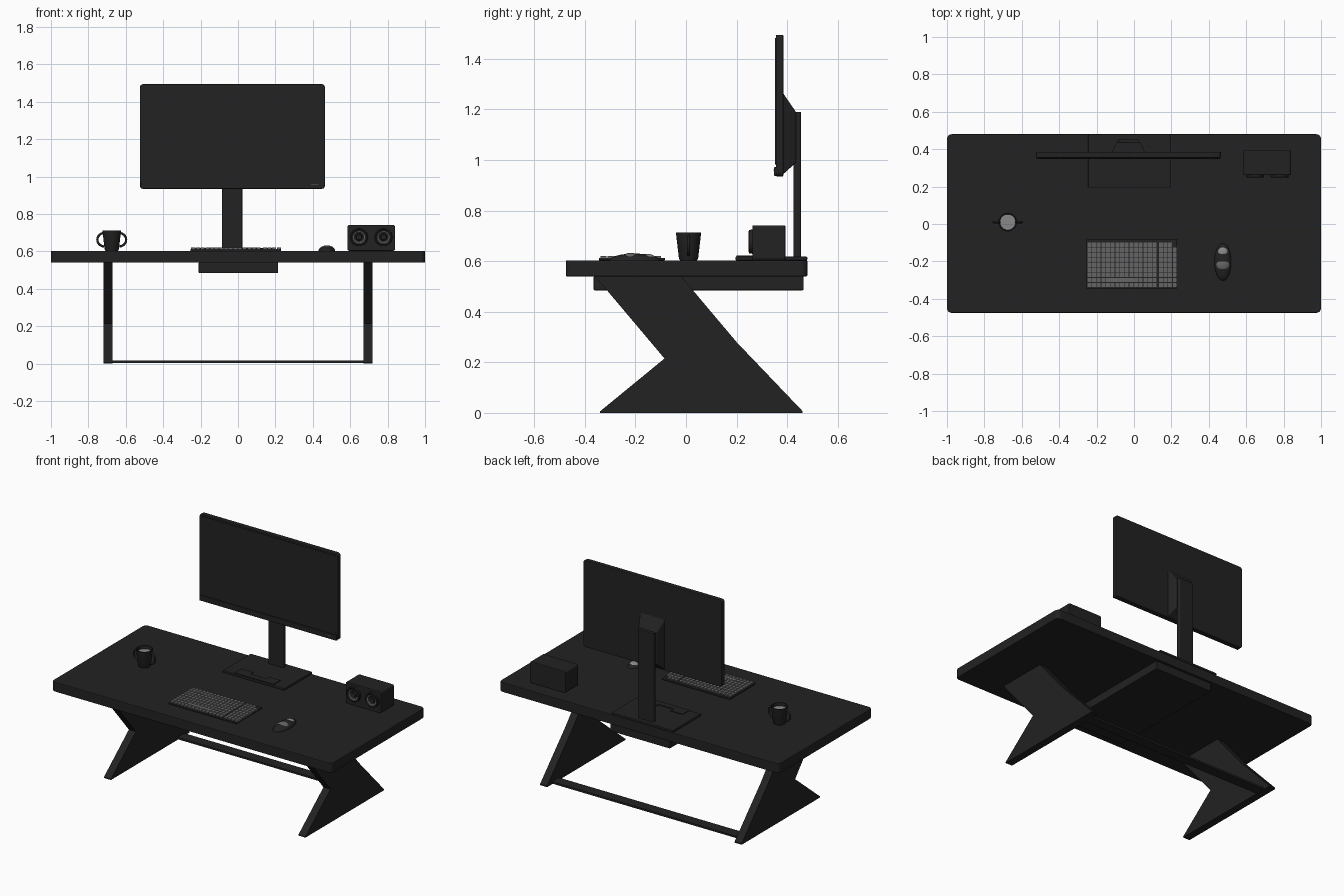
import bpy, bmesh, math
from mathutils import Vector

cube = bpy.data.objects.get("Cube")
if cube:
    bpy.data.objects.remove(cube)


def material(name, value):
    m = bpy.data.materials.new(name)
    m.use_nodes = True
    colour = (value, value, value, 1)
    m.diffuse_color = colour
    node = next(n for n in m.node_tree.nodes if n.type == "BSDF_PRINCIPLED")
    node.inputs["Base Color"].default_value = colour
    return m


BLACK = material("matte black", 0.016)
GREY = material("key grey", 0.13)
PALE = material("pale grey", 0.25)


def finish(name, bm, mat, bevel=0, smooth=False):
    bmesh.ops.recalc_face_normals(bm, faces=bm.faces)
    mesh = bpy.data.meshes.new(name)
    bm.to_mesh(mesh)
    bm.free()
    ob = bpy.data.objects.new(name, mesh)
    bpy.context.collection.objects.link(ob)
    mesh.materials.append(mat)
    if bevel:
        mod = ob.modifiers.new("Bevel", "BEVEL")
        mod.width, mod.segments, mod.limit_method = bevel, 2, "ANGLE"
    if smooth:
        bpy.ops.object.select_all(action="DESELECT")
        ob.select_set(True)
        bpy.context.view_layer.objects.active = ob
        bpy.ops.object.shade_smooth_by_angle(angle=math.radians(40))
    return ob


def add_box(bm, x, y, z):
    verts = bmesh.ops.create_cube(bm, size=1)["verts"]
    for v in verts:
        v.co = Vector([(a + b) / 2 + c * (b - a) for c, (a, b) in zip(v.co, (x, y, z))])
    return verts


def box(name, x, y, z, mat=BLACK, bevel=0):
    bm = bmesh.new()
    add_box(bm, x, y, z)
    return finish(name, bm, mat, bevel)


def prism(name, points, axis, start, end, mat=BLACK, bevel=0):
    """Extrude a 2D outline along one axis."""
    bm = bmesh.new()
    verts = []
    for p in points:
        co = list(p)
        co.insert(axis, start)
        verts.append(bm.verts.new(co))
    face = bm.faces.new(verts)
    top = bmesh.ops.extrude_face_region(bm, geom=[face])["geom"]
    shift = Vector((0, 0, 0))
    shift[axis] = end - start
    bmesh.ops.translate(bm, vec=shift, verts=[g for g in top if isinstance(g, bmesh.types.BMVert)])
    return finish(name, bm, mat, bevel)


def rounded(x, y, r, steps=5):
    """Outline of a rectangle with round corners."""
    pts = []
    for i, (cx, cy) in enumerate(((x[1] - r, y[1] - r), (x[0] + r, y[1] - r),
                                  (x[0] + r, y[0] + r), (x[1] - r, y[0] + r))):
        for k in range(steps):
            a = math.pi / 2 * (i + k / (steps - 1))
            pts.append((cx + r * math.cos(a), cy + r * math.sin(a)))
    return pts


def lathe(name, profile, location, mat=BLACK, axis="Z", sides=32):
    bm = bmesh.new()
    verts = [bm.verts.new((r, 0, h)) for r, h in profile]
    edges = [bm.edges.new(pair) for pair in zip(verts, verts[1:])]
    bmesh.ops.spin(bm, geom=verts + edges, cent=(0, 0, 0), axis=(0, 0, 1),
                   angle=math.tau, steps=sides)
    bmesh.ops.remove_doubles(bm, verts=bm.verts, dist=0.0001)
    ob = finish(name, bm, mat, smooth=True)
    ob.location = location
    if axis == "Y":
        ob.rotation_euler.x = math.pi / 2
    return ob


def dome(name, centre, size, mat):
    bm = bmesh.new()
    bmesh.ops.create_uvsphere(bm, u_segments=24, v_segments=16, radius=1)
    bmesh.ops.bisect_plane(bm, geom=bm.verts[:] + bm.edges[:] + bm.faces[:],
                           plane_co=(0, 0, 0), plane_no=(0, 0, -1), clear_outer=True)
    for v in bm.verts:
        v.co = Vector(centre) + Vector([a * b for a, b in zip(v.co, size)])
    return finish(name, bm, mat, smooth=True)


# Desk: top, under tray, angular legs and floor bar
TOP = 0.603
prism("table_top", rounded((-1, 1), (-0.475, 0.48), 0.025), 2, 0.54, TOP, bevel=0.004)
box("under_tray", (-0.21, 0.215), (-0.365, 0.465), (0.485, 0.541), bevel=0.004)
leg = [(-0.36, 0.541), (-0.085, 0.215), (-0.34, 0.006), (-0.34, 0), (0.46, 0),
       (0.46, 0.008), (0.2, 0.28), (-0.02, 0.541)]
for side, x in (("right", -0.72), ("left", 0.67)):
    prism(side + "_leg", leg, 0, x, x + 0.05)
box("floor_bar", (-0.68, 0.68), (0.34, 0.41), (0.004, 0.016))

# Monitor with chin, rear housing and stand
MID = -0.03
prism("monitor_panel", rounded((-0.525, 0.465), (0.935, 1.495), 0.018), 1, 0.355, 0.385, bevel=0.004)
box("monitor_chin", (-0.52, 0.46), (0.348, 0.36), (0.937, 0.972), bevel=0.003)
box("power_light", (0.39, 0.43), (0.346, 0.35), (0.958, 0.962), GREY)
prism("screen", rounded((-0.513, 0.453), (0.982, 1.483), 0.01), 1, 0.352, 0.356)
bm = bmesh.new()
for v in add_box(bm, (-0.12, 0.06), (0.38, 0.435), (0.94, 1.27)):
    if v.co.y > 0.4:
        v.co.x = MID + (v.co.x - MID) * 0.72
        v.co.z = 1.19 if v.co.z > 1 else 0.99
finish("rear_housing", bm, BLACK, 0.003)
prism("stand_column", rounded((MID - 0.055, MID + 0.055), (0.425, 0.455), 0.008), 2, TOP, 1.19, bevel=0.003)
box("stand_base", (-0.245, 0.195), (0.195, 0.48), (TOP, 0.618), bevel=0.004)
tray = [(-0.165, 0.2), (0.115, 0.2), (0.115, 0.27), (0.03, 0.27), (0.03, 0.24),
        (-0.08, 0.24), (-0.08, 0.27), (-0.165, 0.27)]
prism("base_rest", tray, 2, 0.616, 0.622)

# Keyboard: case and rows of keys, with a narrow number pad
box("keyboard_case", (-0.255, 0.23), (-0.345, -0.083), (TOP, 0.613), bevel=0.003)
bm = bmesh.new()
PITCH = 0.0245
for row in range(9):
    y = -0.338 + row * 0.027
    for col in range(19):
        x = -0.25 + col * 0.025 + (0.008 if col > 14 else 0)
        wide = row == 1 and 4 <= col <= 9
        width = 0.025 if wide else 0.0215
        if col < 18 or row < 8:
            add_box(bm, (x, x + width), (y, y + 0.0235), (0.612, 0.621))
finish("keys", bm, GREY)

# Mouse with palm rest and button pad
dome("mouse", (0.475, -0.203, TOP), (0.045, 0.1, 0.027), BLACK)
dome("mouse_palm", (0.475, -0.218, 0.616), (0.036, 0.034, 0.0165), GREY)
dome("mouse_pad", (0.475, -0.151, 0.614), (0.028, 0.028, 0.0145), PALE)

# Cup with two handles and its drink
CUP = (-0.675, 0.01, TOP)
lathe("cup", [(0, 0), (0.034, 0), (0.038, 0.008), (0.05, 0.11), (0.044, 0.11),
              (0.034, 0.01), (0, 0.01)], CUP)
lathe("drink", [(0, 0.09), (0.042, 0.09)], CUP, PALE)
for side, s in (("right", -1), ("left", 1)):
    curve = bpy.data.curves.new(side + "_cup_handle", "CURVE")
    curve.dimensions = "3D"
    curve.bevel_depth, curve.bevel_resolution = 0.006, 2
    spline = curve.splines.new("POLY")
    spline.points.add(12)
    for i, p in enumerate(spline.points):
        a = math.pi * (i / 12 - 0.5)
        p.co = (CUP[0] + s * (0.04 + 0.037 * math.cos(a)), CUP[1], TOP + 0.06 + 0.036 * math.sin(a), 1)
    curve.materials.append(BLACK)
    bpy.context.collection.objects.link(bpy.data.objects.new(curve.name, curve))

# Speaker box with two round drivers
prism("speaker_box", rounded((0.585, 0.84), (TOP, 0.742), 0.012), 1, 0.262, 0.393, bevel=0.004)
for side, x in (("right", 0.647), ("left", 0.778)):
    lathe(side + "_driver", [(0, 0.004), (0.014, 0.008), (0.018, 0.002), (0.037, 0.008),
                             (0.041, 0.014), (0.047, 0.012), (0.048, -0.004)],
          (x, 0.262, 0.677), axis="Y")
    lathe(side + "_driver_ring", [(0.028, 0.007), (0.032, 0.009)], (x, 0.261, 0.677), GREY, axis="Y")
